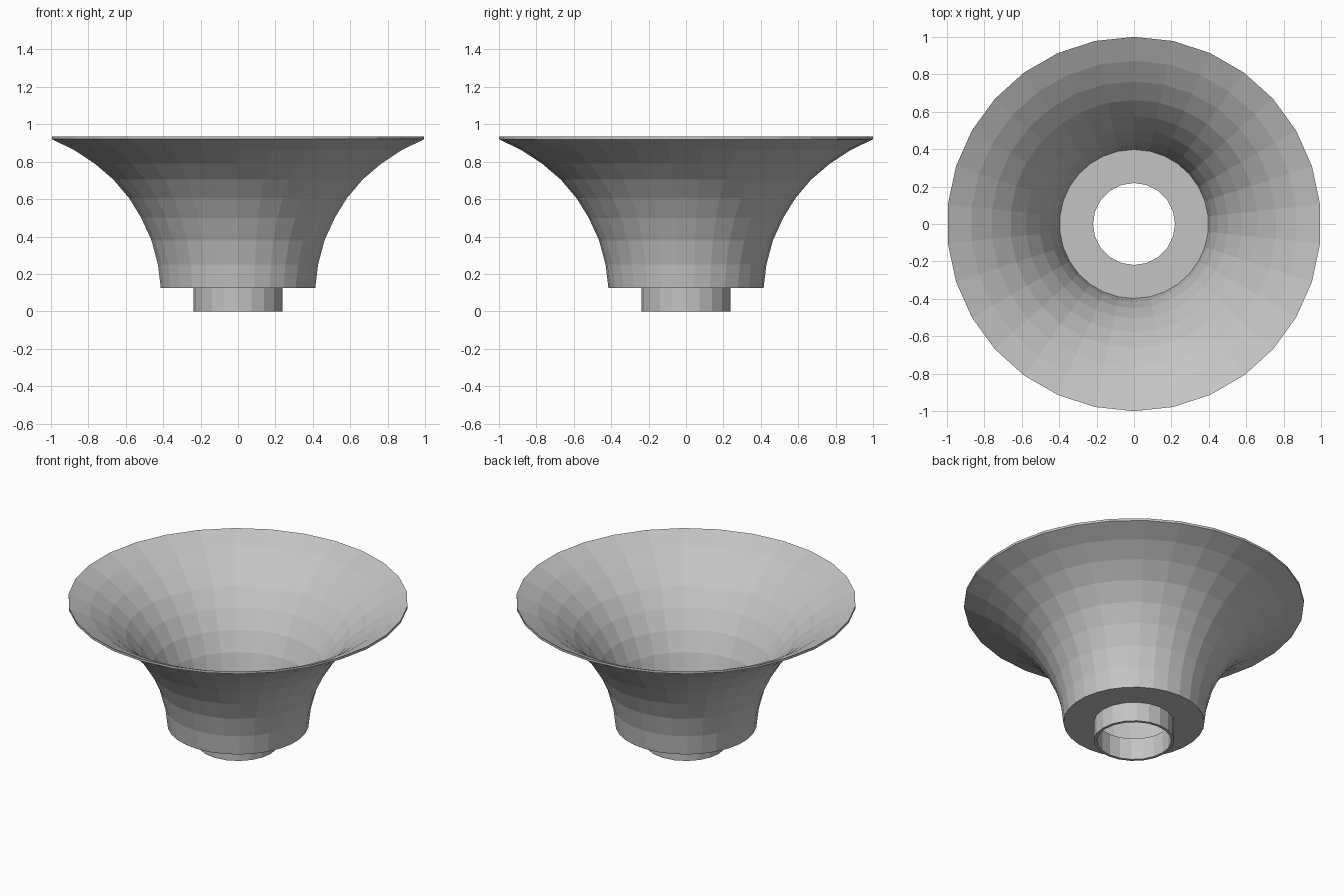
import bpy
import bmesh
import math

if "Cube" in bpy.data.objects:
    bpy.data.objects.remove(bpy.data.objects["Cube"], do_unlink=True)

grey = bpy.data.materials.new("plain grey")
grey.use_nodes = True
colour = (0.55, 0.55, 0.55, 1)
grey.diffuse_color = colour
grey.node_tree.nodes["Principled BSDF"].inputs["Base Color"].default_value = colour


def lathe(name, profile, sides, start):
    """Spin a closed (radius, height) profile around z into a flat-shaded ring."""
    bm = bmesh.new()
    rings = []
    for i in range(sides):
        a = start + math.tau * i / sides
        rings.append([bm.verts.new((r * math.cos(a), r * math.sin(a), z))
                      for r, z in profile])
    count = len(profile)
    for i in range(sides):
        here, after = rings[i], rings[(i + 1) % sides]
        for j in range(count):
            k = (j + 1) % count
            bm.faces.new((here[j], after[j], after[k], here[k]))
    bmesh.ops.recalc_face_normals(bm, faces=bm.faces)
    mesh = bpy.data.meshes.new(name)
    bm.to_mesh(mesh)
    bm.free()
    mesh.materials.append(grey)
    obj = bpy.data.objects.new(name, mesh)
    bpy.context.collection.objects.link(obj)
    return obj


# Flared bell: outer wall, thin rim, inner wall, floor with a round hole
outer = [(0.415, 0.125), (0.43, 0.25), (0.465, 0.38), (0.52, 0.5),
         (0.585, 0.605), (0.67, 0.705), (0.77, 0.79), (0.88, 0.862), (1.0, 0.92)]
inner = [(1.0, 0.935)] + [(r - 0.008, z + 0.012) for r, z in outer[-2:3:-1]]
inner += [(r - 0.016, z + 0.006) for r, z in outer[3:0:-1]] + [(0.398, 0.14)]
hole = [(0.228, 0.14), (0.228, 0.125)]
lathe("flared_bell", outer + inner + hole, 30, math.radians(6))

# Short neck tube below the floor
neck = [(0.237, 0), (0.237, 0.14), (0.219, 0.14), (0.219, 0)]
lathe("neck_tube", neck, 20, 0)
